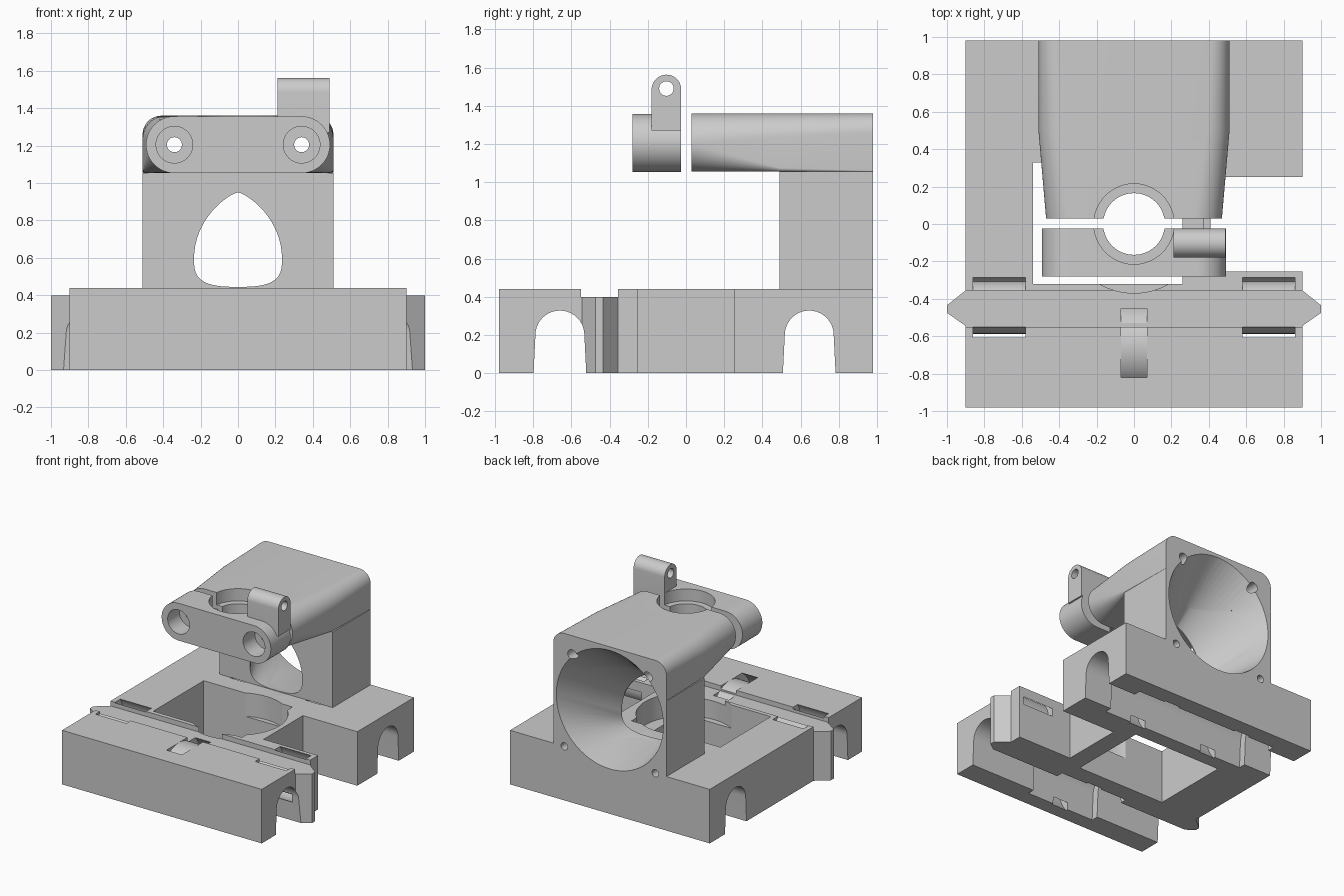
import bpy, bmesh
from math import sin, cos, pi, copysign

cube = bpy.data.objects.get("Cube")
if cube:
    bpy.data.objects.remove(cube, do_unlink=True)

grey = bpy.data.materials.new("plain grey")
grey.use_nodes = True
colour = (0.6, 0.6, 0.6, 1)
grey.diffuse_color = colour
grey.node_tree.nodes["Principled BSDF"].inputs["Base Color"].default_value = colour

# Helpers: every solid is a loft through rings of 3D points


def loft(name, rings):
    bm = bmesh.new()
    loops = [[bm.verts.new(p) for p in ring] for ring in rings]
    n = len(loops[0])
    for a, b in zip(loops, loops[1:]):
        for i in range(n):
            j = (i + 1) % n
            bm.faces.new((a[i], a[j], b[j], b[i]))
    bm.faces.new(loops[0])
    bm.faces.new(loops[-1])
    bmesh.ops.recalc_face_normals(bm, faces=bm.faces)
    mesh = bpy.data.meshes.new(name)
    bm.to_mesh(mesh)
    bm.free()
    mesh.materials.append(grey)
    obj = bpy.data.objects.new(name, mesh)
    bpy.context.scene.collection.objects.link(obj)
    return obj


def prism(name, axis, pts, a, b):
    place = {"x": lambda p, t: (t, p[0], p[1]),
             "y": lambda p, t: (p[0], t, p[1]),
             "z": lambda p, t: (p[0], p[1], t)}[axis]
    return loft(name, [[place(p, t) for p in pts] for t in (a, b)])


def box(name, x0, x1, y0, y1, z0, z1):
    return prism(name, "z", [(x0, y0), (x1, y0), (x1, y1), (x0, y1)], z0, z1)


def circle(u, v, r, n=48):
    return [(u + r * cos(2 * pi * i / n), v + r * sin(2 * pi * i / n)) for i in range(n)]


def rod(axis, u, v, r, a, b):
    return prism("cutter", axis, circle(u, v, r), a, b)


def arc(u, v, r, a0, a1, n=12):
    return [(u + r * cos(a0 + (a1 - a0) * i / n), v + r * sin(a0 + (a1 - a0) * i / n))
            for i in range(n + 1)]


def cut(obj, cutters):
    mods = []
    for c in cutters:
        c.hide_render = True
        m = obj.modifiers.new("cut", "BOOLEAN")
        m.operation, m.solver, m.object = "DIFFERENCE", "EXACT", c
        mods.append(m)
    dg = bpy.context.evaluated_depsgraph_get()
    dg.update()
    mesh = bpy.data.meshes.new_from_object(obj.evaluated_get(dg))
    obj.modifiers.clear()
    obj.data = mesh
    for c in cutters:
        bpy.data.objects.remove(c, do_unlink=True)
    return obj


def tie_ring(y, z, r_in, r_out, x0, x1):
    return cut(rod("x", y, z, r_out, x0, x1), [rod("x", y, z, r_in, x0 - 0.1, x1 + 0.1)])


def tunnel(y, r, x0, x1):
    # Rod tunnel: round top, slightly flared legs, open below
    pts = [(y + r + 0.015, -0.1)] + arc(y, 0.2, r, 0, pi, 20) + [(y - r - 0.015, -0.1)]
    return prism("cutter", "x", pts, x0, x1)


FRONT, REAR, FAN_Z = -0.66, 0.645, 0.85


def funnel():
    # Round fan opening narrowing to a pear-shaped outlet
    n = 64
    ring_a, ring_b, ring_c = [], [], []
    for i in range(n):
        t = 2 * pi * i / n
        s, c = sin(t), cos(t)
        up = c >= 0
        x = 0.235 * copysign(abs(s) ** (1.5 if up else 0.7), s)
        z = 0.6 + (0.35 * c if up else -0.155 * abs(c) ** 0.6)
        ring_a.append((x, 0.4, z))
        ring_b.append((x, 0.5, z))
        ring_c.append((0.485 * s, 0.985, FAN_Z + 0.485 * c))
    return loft("cutter", [ring_a, ring_b, ring_c])


def fan_holes():
    return [rod("y", s * 0.41, FAN_Z - 0.41, 0.03, 0.7, 1.1) for s in (-1, 1)]


def clamp_holes():
    return [rod("y", s * 0.34, 1.205, 0.04, -0.5, 1.1) for s in (-1, 1)]


def bore():
    # Grooved vertical bore with a narrower lip
    return [rod("z", 0, 0, 0.165, 0.9, 1.5),
            rod("z", 0, 0, 0.215, 1.26, 1.5),
            rod("z", 0, 0, 0.215, 0.9, 1.15)]


# Base carriage with window, side notch, rod tunnels and tie slots
base = box("base", -0.9, 0.9, -0.98, 0.98, 0, 0.44)
cuts = [box("cutter", -0.54, 0.26, -0.32, 0.33, -0.1, 0.6),
        box("cutter", 0.41, 1.1, -0.255, 0.25, -0.1, 0.6),
        box("cutter", -1.1, 1.1, -0.55, -0.355, 0.4, 0.6),
        rod("z", 0, 0, 0.37, 0.25, 0.6),
        tunnel(FRONT, 0.128, -1.1, 1.1),
        tunnel(REAR, 0.128, -1.1, 1.1),
        tunnel(FRONT, 0.185, -0.31, 0.31),
        tunnel(REAR, 0.185, -0.65, 0.65),
        tie_ring(FRONT, 0.2, 0.24, 0.29, -0.07, 0.07)]
for s in (-1, 1):
    cuts.append(tie_ring(REAR, 0.2, 0.24, 0.29, s * 0.34 - 0.07, s * 0.34 + 0.07))
    cuts.append(tie_ring(-0.447, 0.33, 0.14, 0.195, s * 0.72 - 0.14, s * 0.72 + 0.14))
cut(base, cuts)
cut(base, [funnel()] + fan_holes())
parts = [base]

# Pointed belt guides on both ends of the groove
for side, s in (("left", 1), ("right", -1)):
    tip = prism(side + "_belt_guide", "z",
                [(s * 0.9, -0.545), (s, -0.475), (s, -0.435), (s * 0.9, -0.355)], 0, 0.4)
    parts.append(cut(tip, [tunnel(FRONT, 0.128, -1.1, 1.1)]))

# Fan tower
tower = box("fan_tower", -0.51, 0.51, 0.49, 0.98, 0.44, 1.055)
parts.append(cut(tower, [funnel()] + fan_holes()))


# Arm that blends from a rounded bar into the tower top
def arm_ring(y, w, top, low, z0=1.055, z1=1.36):
    pts = (arc(w - low, z0 + low, low, -pi / 2, 0) + arc(w - top, z1 - top, top, 0, pi / 2)
           + arc(top - w, z1 - top, top, pi / 2, pi)
           + arc(low - w, z0 + low, low, pi, 1.5 * pi))
    return [(x, y, z) for x, z in pts]


arm = loft("mount_arm", [arm_ring(0.03, 0.47, 0.15, 0.15), arm_ring(0.49, 0.51, 0.125, 0.02),
                         arm_ring(0.98, 0.51, 0.1, 0.005)])
cut(arm, bore() + clamp_holes())
parts.append(cut(arm, [funnel()]))

# Front clamp bar with counterbored screw holes
bar = arc(0.34, 1.205, 0.152, -pi / 2, pi / 2, 24) + arc(-0.34, 1.205, 0.152, pi / 2, 1.5 * pi, 24)
clamp = prism("clamp_bar", "y", bar, -0.28, -0.025)
sinks = [rod("y", s * 0.34, 1.205, 0.098, -0.4, -0.13) for s in (-1, 1)]
parts.append(cut(clamp, bore() + clamp_holes() + sinks))

# Hinge lug on the clamp
lug = prism("hinge_lug", "x", [(-0.18, 1.27), (-0.025, 1.27)]
            + arc(-0.1025, 1.485, 0.0775, 0, pi, 20), 0.21, 0.49)
parts.append(cut(lug, [rod("x", -0.1025, 1.49, 0.038, 0, 0.7), rod("z", 0, 0, 0.215, 1, 1.36)]
                 + clamp_holes() + [rod("y", 0.34, 1.205, 0.098, -0.4, -0.13)]))

# Smooth curved surfaces while keeping edges crisp
bpy.ops.object.select_all(action="DESELECT")
for p in parts:
    p.select_set(True)
bpy.context.view_layer.objects.active = base
bpy.ops.object.shade_smooth_by_angle(angle=pi / 7)
